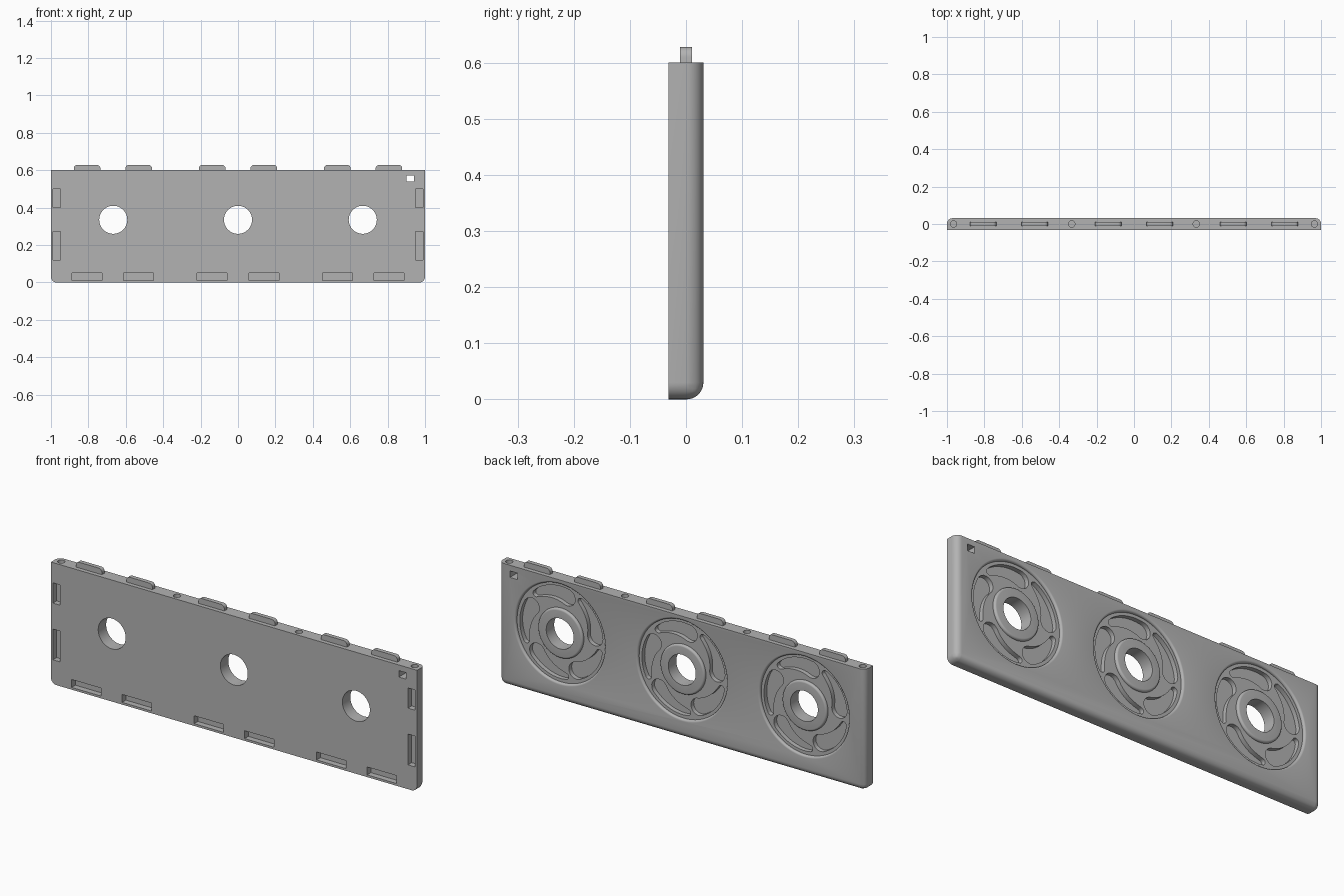
import bpy, bmesh, math
from mathutils import Vector

old = bpy.data.objects.get("Cube")
if old:
    bpy.data.objects.remove(old, do_unlink=True)

# Panel dimensions
H, D = 0.6, 0.031            # height, half thickness
WHEEL_X, WHEEL_Z = (-0.667, 0.0, 0.667), 0.335
TAB_X = (-0.807, -0.531, -0.138, 0.138, 0.531, 0.807)

grey = bpy.data.materials.new("panel grey")
grey.use_nodes = True
grey.diffuse_color = (0.45, 0.45, 0.45, 1)
grey.node_tree.nodes["Principled BSDF"].inputs["Base Color"].default_value = (0.45, 0.45, 0.45, 1)


def make_object(name, bm):
    bmesh.ops.recalc_face_normals(bm, faces=bm.faces[:])
    mesh = bpy.data.meshes.new(name)
    bm.to_mesh(mesh)
    bm.free()
    mesh.materials.append(grey)
    obj = bpy.data.objects.new(name, mesh)
    bpy.context.collection.objects.link(obj)
    return obj


def prism(bm, outline, y0, y1):
    """Extrude an (x, z) outline between two depths."""
    a = [bm.verts.new((x, y0, z)) for x, z in outline]
    b = [bm.verts.new((x, y1, z)) for x, z in outline]
    bm.faces.new(a)
    bm.faces.new(b[::-1])
    n = len(a)
    for i in range(n):
        j = (i + 1) % n
        bm.faces.new((a[i], b[i], b[j], a[j]))


def rect(x0, x1, z0, z1):
    return [(x0, z0), (x1, z0), (x1, z1), (x0, z1)]


def circle(cx, cz, r, n):
    return [(cx + r * math.cos(2 * math.pi * i / n), cz + r * math.sin(2 * math.pi * i / n))
            for i in range(n)]


def ring_pocket(bm, cx, cz, profile, n=96):
    """Revolve a closed (radius, y) profile about the depth axis."""
    rows = []
    for i in range(n):
        a = 2 * math.pi * i / n
        rows.append([bm.verts.new((cx + r * math.cos(a), y, cz + r * math.sin(a)))
                     for r, y in profile])
    m = len(profile)
    for i in range(n):
        p, q = rows[i], rows[(i + 1) % n]
        for k in range(m):
            l = (k + 1) % m
            bm.faces.new((p[k], p[l], q[l], q[k]))


def swirl_outline(cx, cz, turn):
    """Curved teardrop that widens toward the hub, with round ends."""
    steps, cap = 12, 8
    centre, width = [], []
    for i in range(steps + 1):
        t = i / steps
        a = math.radians(turn + 60 - 52 * t)
        r = 0.210 - 0.025 * t
        centre.append(Vector((-r * math.cos(a), r * math.sin(a))))
        width.append(0.016 + 0.026 * t ** 0.8)
    side_a, side_b, normals = [], [], []
    for i, c in enumerate(centre):
        d = (centre[min(i + 1, steps)] - centre[max(i - 1, 0)]).normalized()
        nrm = Vector((-d.y, d.x))
        normals.append((d, nrm))
        side_a.append(c + nrm * width[i])
        side_b.append(c - nrm * width[i])

    def round_end(i, sign):
        d, nrm = normals[i]
        return [centre[i] + width[i] * sign * (nrm * math.cos(math.pi * k / cap)
                + d * math.sin(math.pi * k / cap)) for k in range(1, cap)]
    pts = side_a + round_end(steps, 1) + side_b[::-1] + round_end(0, -1)
    return [(cx + p.x, cz + p.y) for p in pts]


def cut(target, cutter):
    mod = target.modifiers.new("cut", 'BOOLEAN')
    mod.operation = 'DIFFERENCE'
    mod.solver = 'EXACT'
    mod.object = cutter
    cutter.hide_render = True
    bpy.context.view_layer.objects.active = target
    bpy.ops.object.modifier_apply(modifier=mod.name)
    bpy.data.objects.remove(cutter, do_unlink=True)


# Panel slab, rounded along the back sides, back bottom and lower corners
bm = bmesh.new()
prism(bm, rect(-1, 1, 0, H), -D, D)


def is_rounded(e):
    p, q = e.verts[0].co, e.verts[1].co
    back = min(p.y, q.y) > 0 and min(p.z, q.z) < 0.01
    corner = abs(p.y - q.y) > 0.01 and p.z < 0.01
    return back or corner


bmesh.ops.bevel(bm, geom=[e for e in bm.edges if is_rounded(e)], offset=0.03,
                segments=8, profile=0.5, affect='EDGES')
panel = make_object("panel", bm)

# Ring-shaped pockets on the back, with softened rim and hub edges
FACE, RIM = D - 0.013, 0.010
soft = [math.radians(90 * k / 5) for k in range(6)]
hub_edge = [(0.122 - RIM * (1 - math.cos(a)), D - RIM + RIM * math.sin(a)) for a in soft]
rim_edge = [(0.243 + RIM * (1 - math.cos(a)), D - RIM + RIM * math.sin(a)) for a in soft]
profile = ([(0.122, FACE)] + hub_edge + [(0.112, 0.06), (0.253, 0.06)]
           + rim_edge[::-1] + [(0.243, FACE)])
bm = bmesh.new()
for x in WHEEL_X:
    ring_pocket(bm, x, WHEEL_Z, profile)
cut(panel, make_object("pocket_cutter", bm))

# Five swirling recesses sunk into every ring
bm = bmesh.new()
for x in WHEEL_X:
    for k in range(5):
        prism(bm, swirl_outline(x, WHEEL_Z, 72 * k), -0.004, 0.05)
cut(panel, make_object("swirl_cutter", bm))

# Hub holes, corner window, joint slots on the front and pin holes on top
bm = bmesh.new()
for x in WHEEL_X:
    prism(bm, circle(x, WHEEL_Z, 0.075, 64), -0.1, 0.1)
prism(bm, rect(0.90, 0.94, 0.54, 0.572), -0.1, 0.1)
for x in TAB_X:
    prism(bm, rect(x - 0.08, x + 0.08, 0.011, 0.05), -0.1, -0.002)
for s in (-1, 1):
    for z0, z1 in ((0.40, 0.50), (0.12, 0.272)):
        prism(bm, rect(*sorted((s * 0.95, s * 0.989)), z0, z1), -0.1, -0.002)
for x in (-0.965, -0.333, 0.333, 0.965):
    lower = [bm.verts.new((px, py, H - 0.05)) for px, py in circle(x, 0, 0.017, 24)]
    upper = [bm.verts.new((v.co.x, v.co.y, H + 0.05)) for v in lower]
    bm.faces.new(lower)
    bm.faces.new(upper[::-1])
    for i in range(24):
        j = (i + 1) % 24
        bm.faces.new((lower[i], upper[i], upper[j], lower[j]))
cut(panel, make_object("opening_cutter", bm))

# Joint tabs along the top edge
parts = [panel]
for i, x in enumerate(TAB_X):
    w, top, r = 0.071, 0.628, 0.018
    arc = [math.radians(90 * k / 6) for k in range(7)]
    right = [(x + w - r + r * math.cos(a), top - r + r * math.sin(a)) for a in arc]
    left = [(2 * x - px, pz) for px, pz in right[::-1]]
    bm = bmesh.new()
    prism(bm, [(x + w, H - 0.004)] + right + left + [(x - w, H - 0.004)], -0.0105, 0.0105)
    parts.append(make_object(f"top_tab_{i + 1}", bm))

# Smooth curved surfaces, keep hard edges
bpy.ops.object.select_all(action='DESELECT')
for obj in parts:
    obj.select_set(True)
bpy.context.view_layer.objects.active = panel
bpy.ops.object.shade_smooth_by_angle(angle=math.radians(30))
